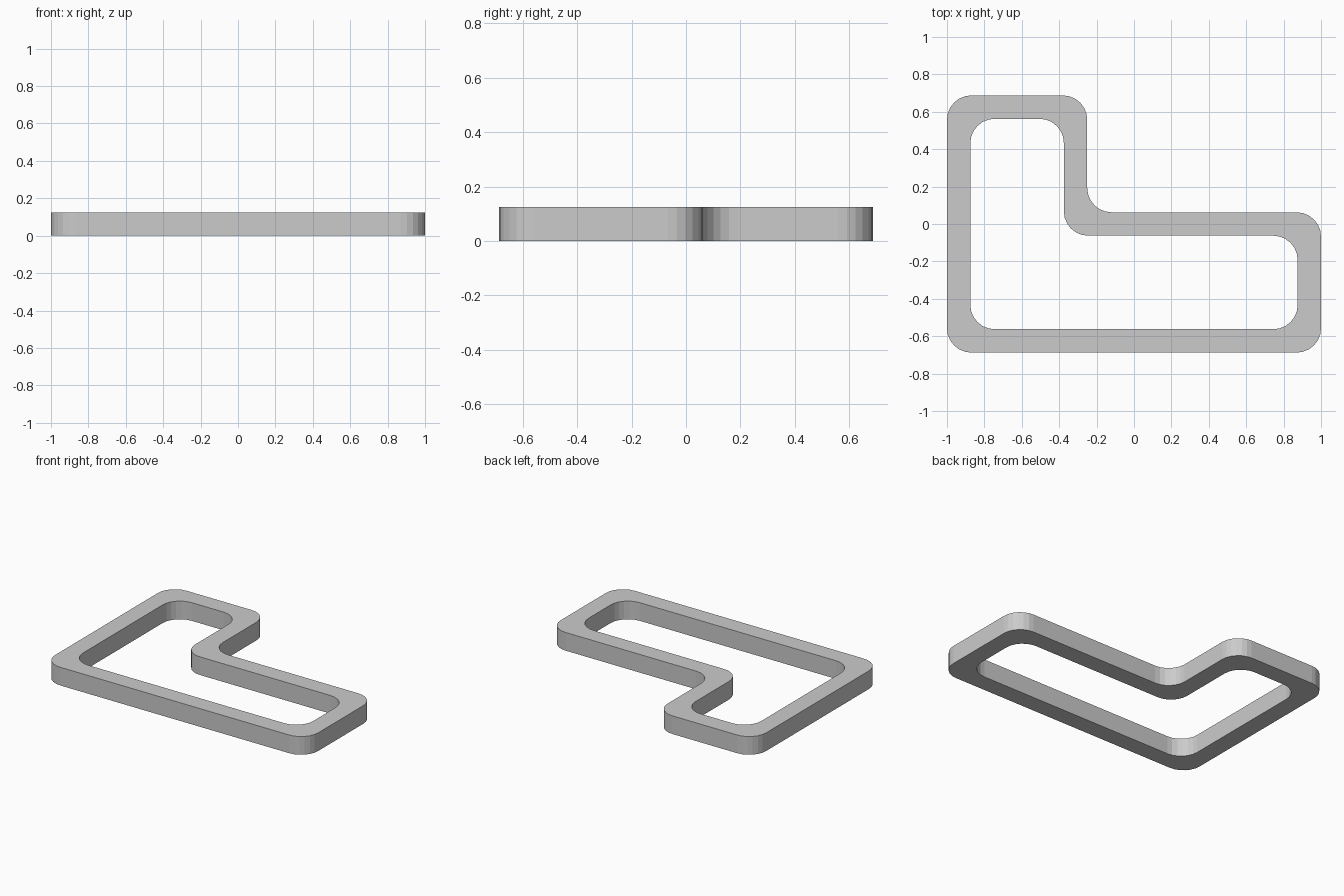
import bpy, bmesh
from mathutils import Vector

if "Cube" in bpy.data.objects:
    bpy.data.objects.remove(bpy.data.objects["Cube"])

HEIGHT, RADIUS, STEPS = 0.125, 0.13, 6


def rounded(corners):
    """Closed outline with every corner replaced by a circular arc."""
    pts = []
    n = len(corners)
    for i in range(n):
        c = Vector(corners[i])
        a = (Vector(corners[i - 1]) - c).normalized()
        b = (Vector(corners[(i + 1) % n]) - c).normalized()
        centre = c + (a + b) * RADIUS
        for k in range(STEPS + 1):
            d = (-b).slerp(-a, k / STEPS)
            pts.append(centre + d * RADIUS)
    return pts


def l_shape(inset):
    """L outline, moved inward by the wall thickness."""
    left, right = -1 + inset, 1 - inset
    low, high = -0.6875 + inset, 0.6875 - inset
    step_x, step_y = -0.25 - inset, 0.0625 - inset
    return [(left, low), (right, low), (right, step_y),
            (step_x, step_y), (step_x, high), (left, high)]


# L-shaped frame: outer and inner outlines bridged on all four sides
bm = bmesh.new()
outer, inner = rounded(l_shape(0)), rounded(l_shape(0.125))
rings = [[bm.verts.new((p.x, p.y, z)) for p in outline]
         for outline, z in ((outer, 0), (outer, HEIGHT),
                            (inner, HEIGHT), (inner, 0))]
count = len(outer)
for r in range(4):
    lo, hi = rings[r], rings[(r + 1) % 4]
    for i in range(count):
        j = (i + 1) % count
        bm.faces.new((lo[i], lo[j], hi[j], hi[i]))
bmesh.ops.recalc_face_normals(bm, faces=bm.faces)
mesh = bpy.data.meshes.new("l_shaped_frame")
bm.to_mesh(mesh)
bm.free()
frame = bpy.data.objects.new("l_shaped_frame", mesh)
bpy.context.collection.objects.link(frame)
